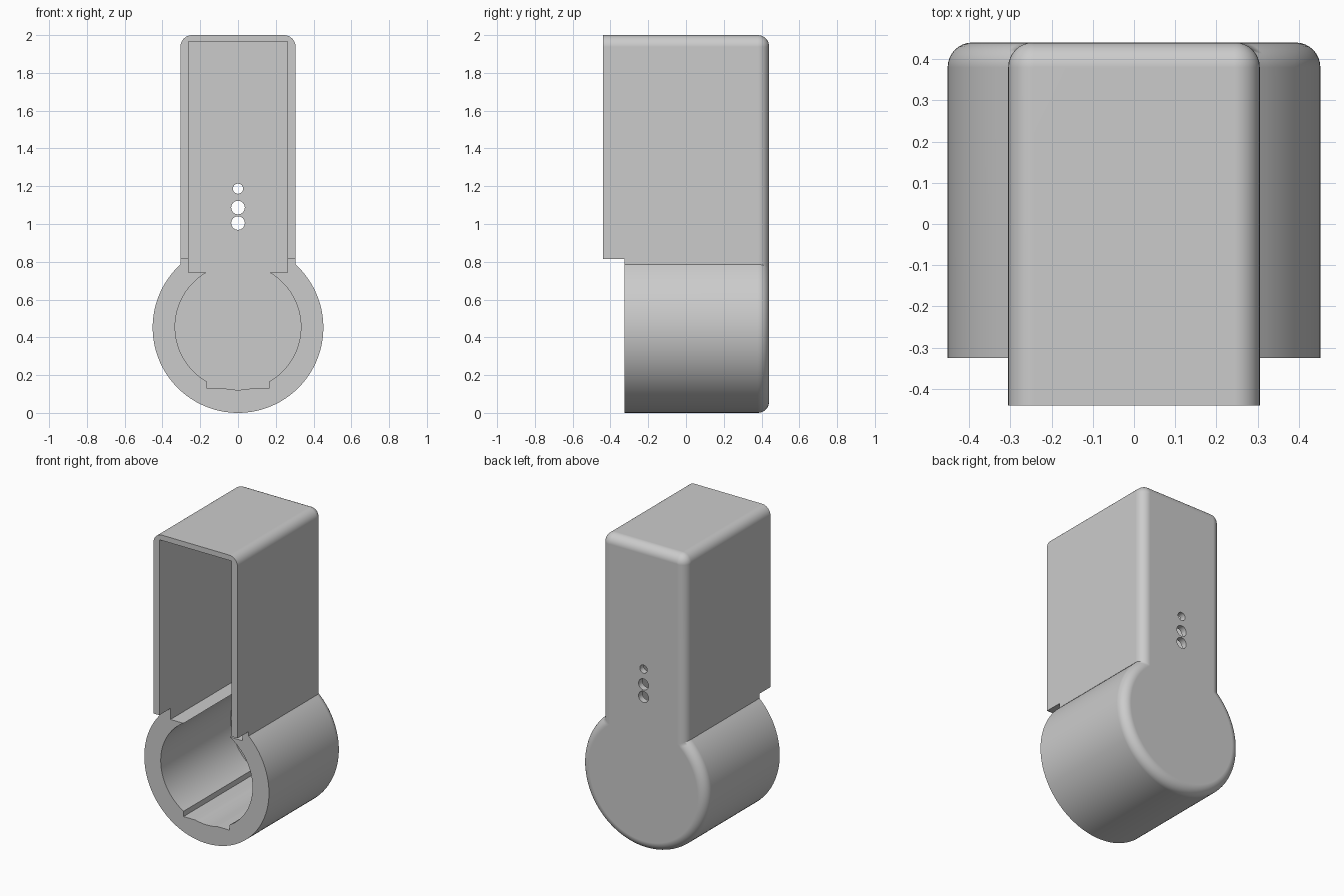
import bpy, bmesh
from math import sin, cos, pi, sqrt, atan2

cube = bpy.data.objects.get("Cube")
if cube:
    bpy.data.objects.remove(cube, do_unlink=True)

FRONT, BACK = -0.44, 0.44       # depth of the box section
STEP_Y, STEP_Z = -0.325, 0.815  # set-back of the round section
WALL_Y = 0.40                   # inside face of the back wall
CZ, R = 0.452, 0.452            # round section
HALF_W, TOP = 0.305, 2.0        # box section
FILLET = 0.06

grey = bpy.data.materials.new("grey plastic")
grey.use_nodes = True
grey.diffuse_color = (0.6, 0.6, 0.6, 1)
grey.node_tree.nodes["Principled BSDF"].inputs["Base Color"].default_value = grey.diffuse_color


def arc(cx, cz, r, a0, a1, n):
    return [(cx + r * cos(a0 + (a1 - a0) * i / n), cz + r * sin(a0 + (a1 - a0) * i / n))
            for i in range(n + 1)]


def outline(d):
    """Keyhole outline, shrunk inwards by d."""
    r, w, corner = R - d, HALF_W - d, FILLET + 0.002
    a = atan2(sqrt(r * r - w * w), w)
    return (arc(0, CZ, r, pi - a, 2 * pi + a, 96)
            + arc(HALF_W - corner, TOP - corner, corner - d, 0, pi / 2, 8)
            + arc(corner - HALF_W, TOP - corner, corner - d, pi / 2, pi, 8))


def loft(name, rings):
    """Closed solid through matching (y, outline) rings."""
    bm = bmesh.new()
    loops = [[bm.verts.new((x, y, z)) for x, z in pts] for y, pts in rings]
    for a, b in zip(loops, loops[1:]):
        for i in range(len(a)):
            j = (i + 1) % len(a)
            bm.faces.new((a[i], a[j], b[j], b[i]))
    bm.faces.new(loops[0])
    bm.faces.new(loops[-1])
    bmesh.ops.recalc_face_normals(bm, faces=bm.faces)
    mesh = bpy.data.meshes.new(name)
    bm.to_mesh(mesh)
    bm.free()
    mesh.materials.append(grey)
    obj = bpy.data.objects.new(name, mesh)
    bpy.context.collection.objects.link(obj)
    return obj


def rect(x, z0, z1):
    return [(-x, z0), (x, z0), (x, z1), (-x, z1)]


def disc(cz, r, n):
    return arc(0, cz, r, 0, 2 * pi * (n - 1) / n, n - 1)


# Outer shell with rounded back edge
rings = [(FRONT, outline(0))]
for i in range(9):
    t = pi / 2 * i / 8
    rings.append((BACK - FILLET + FILLET * sin(t), outline(FILLET * (1 - cos(t)))))
body = loft("holder_body", rings)
bpy.context.view_layer.objects.active = body
body.select_set(True)

# Front step, box pocket, round pocket, bottom slot and back wall holes
cuts = [("front_step", -1, STEP_Y, rect(1, -1, STEP_Z)),
        ("box_pocket", -1, WALL_Y, rect(0.262, 0.743, 1.965)),
        ("round_pocket", -1, WALL_Y, disc(0.455, 0.333, 96)),
        ("bottom_slot", -1, WALL_Y, rect(0.167, 0.132, 0.4))]
for z, r in ((1.005, 0.036), (1.087, 0.036), (1.187, 0.027)):
    cuts.append(("hole", 0.2, 1, disc(z, r, 32)))

for name, y0, y1, pts in cuts:
    cutter = loft(name + "_cutter", [(y0, pts), (y1, pts)])
    cutter.hide_render = True
    mod = body.modifiers.new(name, 'BOOLEAN')
    mod.operation, mod.solver, mod.object = 'DIFFERENCE', 'EXACT', cutter
    bpy.ops.object.modifier_apply(modifier=mod.name)
    bpy.data.objects.remove(cutter, do_unlink=True)

# Smooth curves, crisp edges
bpy.ops.object.shade_smooth_by_angle(angle=pi / 6)
normals = body.modifiers.new("flat_faces", 'WEIGHTED_NORMAL')
normals.keep_sharp = True
